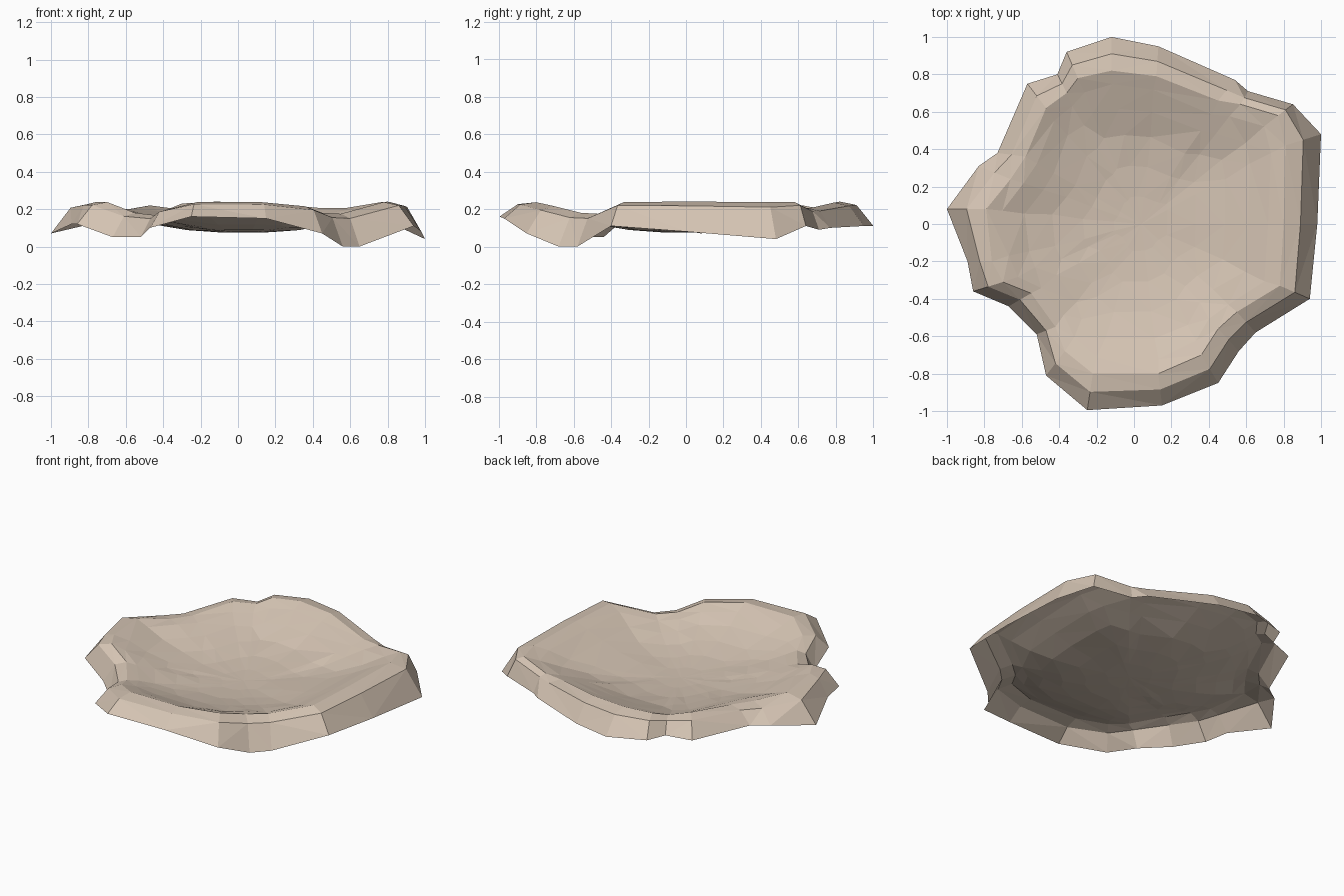
import bpy, bmesh, math, random
from mathutils import Vector

if "Cube" in bpy.data.objects:
    bpy.data.objects.remove(bpy.data.objects["Cube"])

random.seed(11)

# Skirt edge (lower outer border), counterclockwise from the right
outer = [(1.0, .48, .04), (.85, .64, .11), (.61, .71, .09), (.54, .77, .10), (.13, .95, .11), (-.12, 1.0, .11),
         (-.36, .92, .12), (-.41, .80, .12), (-.57, .75, .11), (-.73, .38, .11), (-.83, .31, .11), (-1.0, .08, .07),
         (-.89, -.20, .12), (-.86, -.36, .12), (-.67, -.44, .05), (-.52, -.59, .05), (-.47, -.81, .10),
         (-.25, -.995, .16), (.15, -.97, .15), (.45, -.85, .07), (.56, -.68, 0), (.65, -.58, 0),
         (.94, -.40, .11), (.98, 0, .08)]
# Crest of the rim
crest = [(.81, .42, .238), (.77, .58, .238), (.57, .64, .205), (.45, .66, .205), (.12, .79, .235), (-.12, .82, .24),
         (-.30, .78, .23), (-.36, .70, .205), (-.47, .62, .22), (-.58, .36, .20), (-.66, .24, .20), (-.79, .08, .23),
         (-.76, -.20, .238), (-.70, -.31, .238), (-.55, -.37, .18), (-.42, -.55, .165), (-.37, -.68, .20),
         (-.22, -.80, .237), (.13, -.80, .237), (.36, -.70, .215), (.45, -.56, .18), (.55, -.47, .175),
         (.78, -.33, .238), (.80, 0, .24)]
outer = [Vector(p) for p in outer]
crest = [Vector(p) for p in crest]
centre = Vector((.04, 0, .074))


def shoulder(o, c):
    """Point halfway up the skirt, bulged outward."""
    p = o.lerp(c, .5)
    p.z = o.z + (c.z - o.z) * .86
    return p


def dimple(p, x, y, height):
    return height * math.exp(-((p.x - x) ** 2 + (p.y - y) ** 2) / .006)


# Rings from the skirt over the crest
rings = [outer, [shoulder(o, c) for o, c in zip(outer, crest)], crest]

# Bowl rings: (fraction of crest radius, fraction of crest height), heights evened out toward the centre
n = len(outer)
for t, f in [(.9, .82), (.76, .54), (.58, .27), (.38, .10), (.18, .02)]:
    ring = []
    for i, c in enumerate(crest):
        p = centre.lerp(c, t)
        even = (crest[i - 1].z + c.z + crest[(i + 1) % n].z) / 3
        p.z = centre.z + (t * c.z + (1 - t) * even - centre.z) * f
        p.x += random.uniform(-.012, .012) * t
        p.y += random.uniform(-.012, .012) * t
        p.z += random.uniform(-.005, .005) * t
        p.z += dimple(p, -.58, .17, .02) + dimple(p, .25, .62, .015)
        ring.append(p)
    rings.append(ring)

# Single open sheet joined from the rings
bm = bmesh.new()
rows = [[bm.verts.new(p) for p in r] for r in rings]
for a, b in zip(rows, rows[1:]):
    for i in range(n):
        j = (i + 1) % n
        bm.faces.new((a[i], a[j], b[j], b[i]))
mid = bm.verts.new(centre)
for i in range(n):
    bm.faces.new((rows[-1][i], rows[-1][(i + 1) % n], mid))
bmesh.ops.triangulate(bm, faces=bm.faces[:])

mesh = bpy.data.meshes.new("rock_basin")
bm.to_mesh(mesh)
bm.free()
basin = bpy.data.objects.new("rock_basin", mesh)
bpy.context.collection.objects.link(basin)

# Sandy stone colour
stone = bpy.data.materials.new("sandy_stone")
stone.diffuse_color = (.66, .55, .45, 1)
stone.use_nodes = True
stone.node_tree.nodes["Principled BSDF"].inputs["Base Color"].default_value = stone.diffuse_color
mesh.materials.append(stone)
